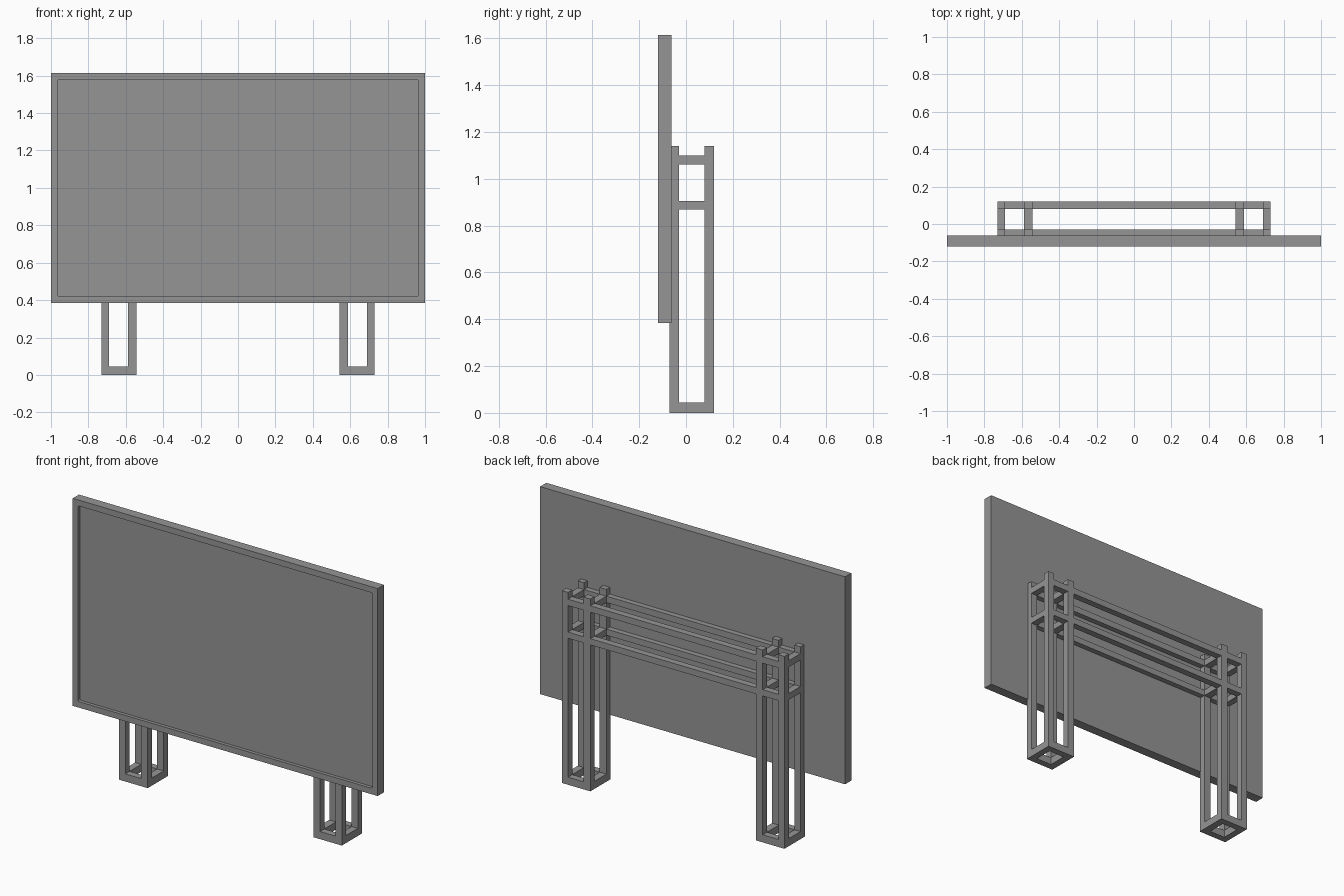
import bpy
import bmesh
from mathutils import Matrix, Vector

if "Cube" in bpy.data.objects:
    bpy.data.objects.remove(bpy.data.objects["Cube"], do_unlink=True)

# One flat grey for everything
grey = bpy.data.materials.new("grey_metal")
grey.use_nodes = True
colour = (0.3, 0.3, 0.3, 1)
grey.diffuse_color = colour
grey.node_tree.nodes["Principled BSDF"].inputs["Base Color"].default_value = colour


def add_box(bm, low, high):
    low, high = Vector(low), Vector(high)
    matrix = Matrix.Translation((low + high) / 2) @ Matrix.Diagonal((*(high - low), 1))
    return bmesh.ops.create_cube(bm, size=1, matrix=matrix)


def finish(bm, name):
    mesh = bpy.data.meshes.new(name)
    bm.to_mesh(mesh)
    bm.free()
    mesh.materials.append(grey)
    obj = bpy.data.objects.new(name, mesh)
    bpy.context.collection.objects.link(obj)


def box(name, low, high):
    bm = bmesh.new()
    add_box(bm, low, high)
    finish(bm, name)


# Board with a shallow recessed panel and slightly rounded recess corners
bm = bmesh.new()
add_box(bm, (-1, -0.12, 0.385), (1, -0.062, 1.615))
bm.faces.ensure_lookup_table()
front = min(bm.faces, key=lambda f: f.calc_center_median().y)
bmesh.ops.inset_region(bm, faces=[front], thickness=0.05)
bmesh.ops.inset_region(bm, faces=[front], thickness=0, depth=-0.02)
corners = [e for e in bm.edges
           if abs((e.verts[0].co - e.verts[1].co).length - 0.02) < 0.001]
bmesh.ops.bevel(bm, geom=corners, offset=0.008, segments=3, profile=0.5, affect='EDGES')
finish(bm, "display_board")

# Tower layout
OUTER, INNER = (0.69, 0.73), (0.543, 0.587)
FRONT, BACK = (-0.07, -0.03), (0.08, 0.12)
TOP = 1.14
FOOT = (0, 0.045)
RAILS = {"lower": (0.868, 0.905), "upper": (1.062, 1.1)}

for side, s in (("left", 1), ("right", -1)):
    def span(pair):
        return sorted(s * v for v in pair)

    # Four posts per tower, tied front to back
    for col, xs in (("outer", OUTER), ("inner", INNER)):
        x0, x1 = span(xs)
        for row, (y0, y1) in (("front", FRONT), ("back", BACK)):
            box(f"{side}_{row}_{col}_post", (x0, y0, 0), (x1, y1, TOP))
        for level, (z0, z1) in {"foot": FOOT, **RAILS}.items():
            box(f"{side}_{col}_{level}_tie", (x0, FRONT[1], z0), (x1, BACK[0], z1))

    # Foot bars closing the base ring
    x0, x1 = span((INNER[1], OUTER[0]))
    for row, (y0, y1) in (("front", FRONT), ("back", BACK)):
        box(f"{side}_{row}_foot_bar", (x0, y0, FOOT[0]), (x1, y1, FOOT[1]))

# Long rails joining the towers, split between the posts
GAPS = {"left": (INNER[1], OUTER[0]), "middle": (-INNER[0], INNER[0]),
        "right": (-OUTER[0], -INNER[1])}
for row, (y0, y1) in (("front", FRONT), ("back", BACK)):
    for level, (z0, z1) in RAILS.items():
        for part, (x0, x1) in GAPS.items():
            box(f"{row}_{level}_{part}_rail", (x0, y0, z0), (x1, y1, z1))
